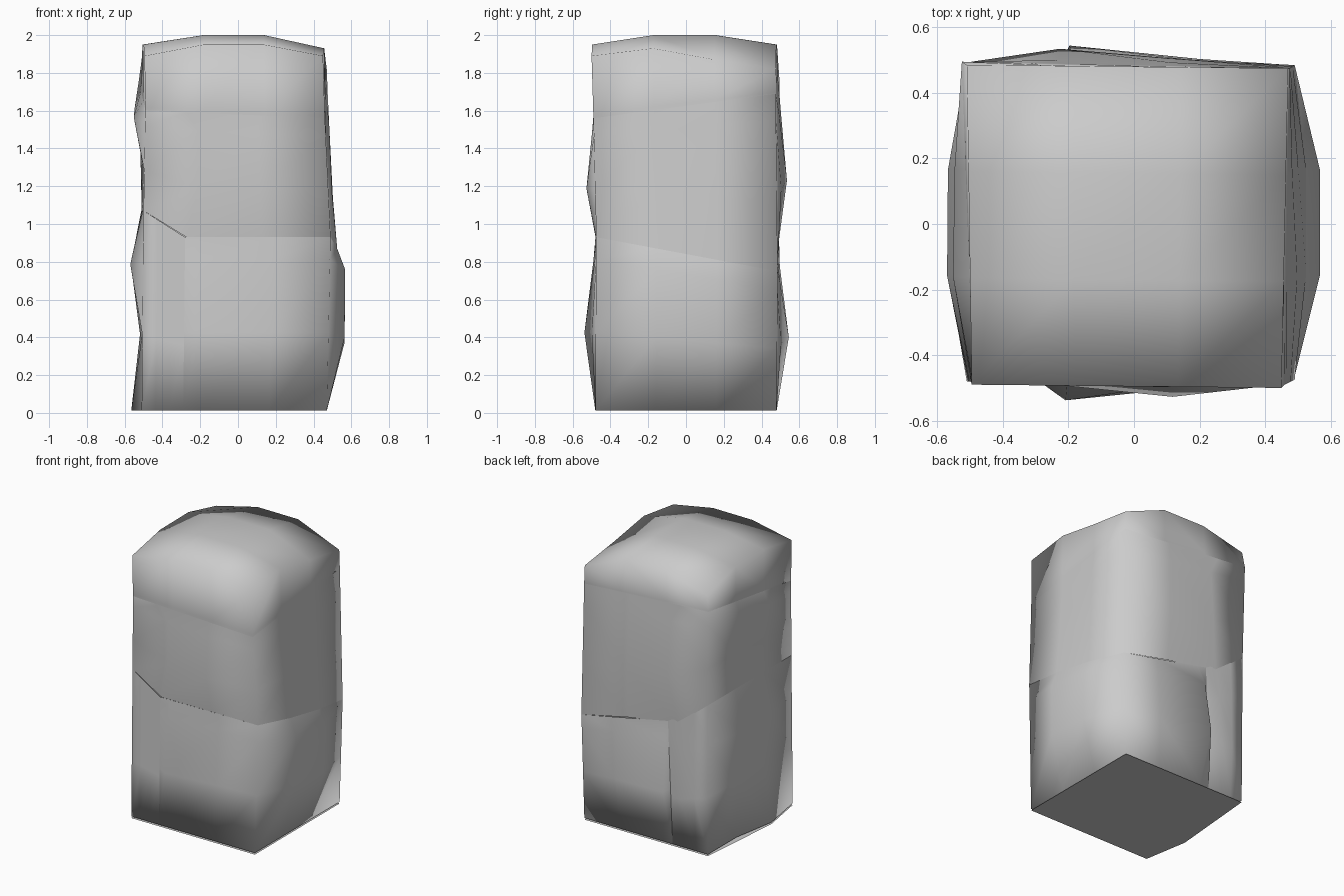
import bpy, bmesh
from mathutils import Vector

if "Cube" in bpy.data.objects:
    bpy.data.objects.remove(bpy.data.objects["Cube"])

THIRDS = (0, 1/3, 2/3, 1)


def add_object(name, bm, smooth):
    for f in bm.faces:
        f.smooth = smooth
    me = bpy.data.meshes.new(name)
    bm.to_mesh(me)
    bm.free()
    ob = bpy.data.objects.new(name, me)
    bpy.context.collection.objects.link(ob)
    return ob


def stone(name, low, high, us=THIRDS, vs=THIRDS, ws=THIRDS, bulge=None,
          adjust=None, open_sides=()):
    """Irregular block: 8 corners (front-left, front-right, back-right, back-left),
    3x3 faces, inner face points pushed outwards by bulge[side] = 2x2 amounts
    (lower row first). open_sides lists (axis, end) hidden inside the joints."""
    low, high = [Vector(p) for p in low], [Vector(p) for p in high]
    bulge = bulge or {}
    bm = bmesh.new()
    grid = {}

    def quad(c, u, v):
        return c[0].lerp(c[1], u).lerp(c[3].lerp(c[2], u), v)

    for i in range(4):
        for j in range(4):
            for k in range(4):
                if not {0, 3} & {i, j, k}:
                    continue
                p = quad(low, us[i], vs[j]).lerp(quad(high, us[i], vs[j]), ws[k])
                if k in (1, 2):
                    if j in (1, 2) and i in (0, 3):
                        side, sign = ("left", -1) if i == 0 else ("right", 1)
                        if side in bulge:
                            p.x += sign * bulge[side][k - 1][j - 1]
                    if i in (1, 2) and j in (0, 3):
                        side, sign = ("front", -1) if j == 0 else ("back", 1)
                        if side in bulge:
                            p.y += sign * bulge[side][k - 1][i - 1]
                if adjust:
                    adjust(p, i, j, k)
                grid[i, j, k] = bm.verts.new(p)

    faces = {}
    for axis in range(3):
        for end in (0, 3):
            for a in range(3):
                for b in range(3):
                    loop = []
                    for da, db in ((0, 0), (1, 0), (1, 1), (0, 1)):
                        key = [a + da, b + db]
                        key.insert(axis, end)
                        loop.append(grid[tuple(key)])
                    faces.setdefault((axis, end), []).append(bm.faces.new(loop))
    bmesh.ops.recalc_face_normals(bm, faces=bm.faces)
    for side in open_sides:
        bmesh.ops.delete(bm, geom=faces[side], context='FACES')
    return add_object(name, bm, True)


LEFT, RIGHT, BOTTOM, TOP = (0, 0), (0, 3), (2, 0), (2, 3)
FOOT = .012

# Corners shared along the joints
joint_low = [(-.29, -.48, FOOT), (-.23, .48, FOOT)]
joint_top = [(-.28, -.48, .93), (-.20, .49, .89)]
seam_left = [(-.50, -.48, 1.07), (-.51, .49, 1.08)]
seam_right = [(.49, -.475, .93), (.49, .485, .75)]
upper_seam = [(-.49, -.49, 1.60), (.46, -.49, 1.56), (.475, .475, 1.69), (-.525, .495, 1.76)]

# Flat underside
bm = bmesh.new()
outline = [(-.51, -.48), (-.565, -.16), (-.51, .48), (.47, .48), (.47, -.48)]
bm.faces.new([bm.verts.new((x, y, 0)) for x, y in outline])
add_object("underside", bm, False)


# Lower left stone (narrow), foot flares out on its outer side
def flare(p, i, j, k):
    if i == 0 and j == 1 and k == 0:
        p.x -= 0.055


stone("lower_left_stone",
      [(-.51, -.48, FOOT), joint_low[0], joint_low[1], (-.51, .48, FOOT)],
      [seam_left[0], joint_top[0], joint_top[1], seam_left[1]],
      ws=(0, .38, .73, 1), bulge={"left": ((0, .01), (.065, .06)),
                                  "back": ((.015, .03), (.01, .01))},
      adjust=flare, open_sides=(TOP, RIGHT))


# Lower right stone (wide), its outer top edge bows outwards
def bow_top(p, i, j, k):
    if k == 3 and i == 3 and j in (1, 2):
        p.x += .035
    if k in (1, 2) and i == 1 and j == 3:
        p.x -= .05


stone("lower_right_stone",
      [joint_low[0], (.47, -.48, FOOT), (.47, .48, FOOT), joint_low[1]],
      [joint_top[0], seam_right[0], seam_right[1], joint_top[1]],
      us=(0, .1, .6, 1), ws=(0, .45, .87, 1),
      bulge={"front": ((.058, .02), (.01, .005)), "right": ((.085, .085), (.08, .08)),
             "back": ((.06, .02), (.01, .01))}, adjust=bow_top, open_sides=(TOP, LEFT))


# Middle stone, underside kinked over the joint of the two lower stones
MID_W = (0, .4, .85, 1)


def sit_on_lower(p, i, j, k):
    rest = 1 - MID_W[k]
    if i in (1, 2):
        u, v = (.23, .63)[i - 1], j / 3
        straight = (1.07 + .01 * v) * (1 - u) + (.93 - .18 * v) * u
        kinked = .93 + ((.89 if i == 1 else .83) - .93) * v
        p.z += (kinked - straight) * rest
        if i == 1 and k in (1, 2):
            p.x += .06
    if k == 0 and i == 3 and j in (1, 2):
        p.x += .035


stone("middle_stone",
      [seam_left[0], seam_right[0], seam_right[1], seam_left[1]], upper_seam,
      us=(0, .23, .63, 1), ws=MID_W,
      bulge={"front": ((.01, .045), (0, .01)), "left": ((0, 0), (.05, .035)),
             "right": ((.018, .02), (.0, .01)), "back": ((.045, .02), (.01, .01))},
      adjust=sit_on_lower, open_sides=(TOP, BOTTOM))


# Cap stone with a domed top that rolls straight into its sides
def dome(p, i, j, k):
    if k == 3:
        inner = (i in (1, 2)) + (j in (1, 2))
        if inner == 2:
            p.z = 2.0
        elif inner == 1:
            p.z = {0: 1.95, 3: (1.93, 1.87)[j == 2]}.get(i, 1.95)


stone("cap_stone", upper_seam,
      [(-.495, -.49, 1.89), (.45, -.50, 1.89), (.47, .475, 1.82), (-.51, .485, 1.87)],
      ws=(0, .03, .06, 1), adjust=dome, open_sides=(BOTTOM,))
